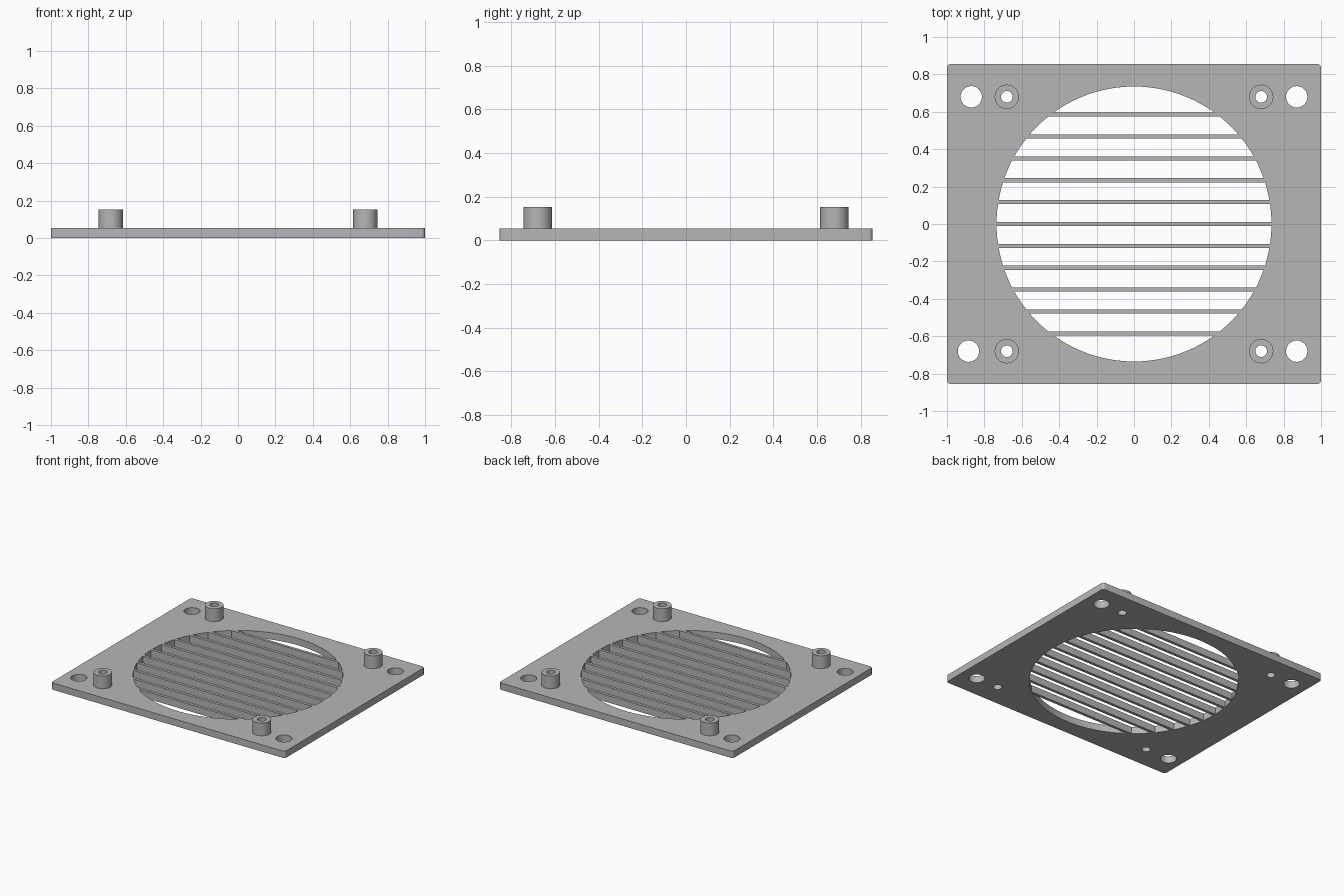
import bpy
import bmesh
from math import sin, cos, pi, asin, radians

cube = bpy.data.objects.get("Cube")
if cube:
    bpy.data.objects.remove(cube, do_unlink=True)

HALF_X, HALF_Y, CORNER = 1.0, 0.855, 0.02
PLATE_TOP, POST_TOP = 0.053, 0.152
VENT_RADIUS = 0.735
BAR_PITCH, BAR_WIDTH, BARS_PER_SIDE = 0.117, 0.022, 5
POST = 0.68
POST_RADIUS, BORE_RADIUS, SCREW_RADIUS = 0.065, 0.031, 0.057

grey = bpy.data.materials.new("plain grey")
grey.use_nodes = True
colour = (0.47, 0.47, 0.47, 1)
grey.diffuse_color = colour
grey.node_tree.nodes["Principled BSDF"].inputs["Base Color"].default_value = colour


def arc(x, y, radius, start, end, steps):
    return [(x + radius * cos(start + (end - start) * i / steps),
             y + radius * sin(start + (end - start) * i / steps))
            for i in range(steps + 1)]


def circle(x, y, radius, steps=40):
    return arc(x, y, radius, 0, 2 * pi, steps)[:-1]


def extrude_outlines(name, outlines, bottom, top):
    """Fill flat outlines (inner ones become holes) and give them height."""
    curve = bpy.data.curves.new(name + "_outline", "CURVE")
    curve.dimensions = "2D"
    curve.fill_mode = "BOTH"
    curve.extrude = (top - bottom) / 2
    for points in outlines:
        spline = curve.splines.new("POLY")
        spline.points.add(len(points) - 1)
        for point, (x, y) in zip(spline.points, points):
            point.co = (x, y, 0, 1)
        spline.use_cyclic_u = True
    helper = bpy.data.objects.new(name + "_outline", curve)
    bpy.context.collection.objects.link(helper)
    graph = bpy.context.evaluated_depsgraph_get()
    mesh = bpy.data.meshes.new_from_object(helper.evaluated_get(graph))
    bpy.data.objects.remove(helper, do_unlink=True)

    bm = bmesh.new()
    bm.from_mesh(mesh)
    bmesh.ops.remove_doubles(bm, verts=bm.verts, dist=0.0001)
    bmesh.ops.translate(bm, verts=bm.verts, vec=(0, 0, (top + bottom) / 2))
    bmesh.ops.recalc_face_normals(bm, faces=bm.faces)
    bm.to_mesh(mesh)
    bm.free()
    mesh.materials.clear()
    mesh.materials.append(grey)
    obj = bpy.data.objects.new(name, mesh)
    bpy.context.collection.objects.link(obj)
    bpy.ops.object.select_all(action="DESELECT")
    obj.select_set(True)
    bpy.context.view_layer.objects.active = obj
    bpy.ops.object.shade_smooth_by_angle(angle=radians(30))
    return obj


# Plate outline with small rounded corners
outlines = [[]]
for k, (sx, sy) in enumerate([(1, 1), (-1, 1), (-1, -1), (1, -1)]):
    outlines[0] += arc(sx * (HALF_X - CORNER), sy * (HALF_Y - CORNER),
                       CORNER, k * pi / 2, (k + 1) * pi / 2, 5)

# Air slots: slices of the round vent, leaving the bars between them
for i in range(-BARS_PER_SIDE - 1, BARS_PER_SIDE + 1):
    low = i * BAR_PITCH + BAR_WIDTH / 2
    high = (i + 1) * BAR_PITCH - BAR_WIDTH / 2
    if i == -BARS_PER_SIDE - 1:
        low = -VENT_RADIUS
    if i == BARS_PER_SIDE:
        high = VENT_RADIUS
    a, b = asin(low / VENT_RADIUS), asin(high / VENT_RADIUS)
    steps = max(3, int((b - a) / radians(3)))
    right = arc(0, 0, VENT_RADIUS, a, b, steps)
    left = [(-x, y) for x, y in reversed(right) if x > 0.0001]
    outlines.append(right + left)

# Screw holes and post bores
for sx in (-1, 1):
    for sy in (-1, 1):
        screw_x = 0.885 if (sx, sy) == (-1, -1) else 0.87
        outlines.append(circle(sx * screw_x, sy * POST, SCREW_RADIUS))
        outlines.append(circle(sx * POST, sy * POST, BORE_RADIUS))

extrude_outlines("grille_plate", outlines, 0, PLATE_TOP)

# Hollow mounting posts
for sx, side in ((-1, "right"), (1, "left")):
    for sy, end in ((-1, "front"), (1, "back")):
        x, y = sx * POST, sy * POST
        extrude_outlines(f"{end}_{side}_post",
                         [circle(x, y, POST_RADIUS), circle(x, y, BORE_RADIUS)],
                         PLATE_TOP, POST_TOP)
